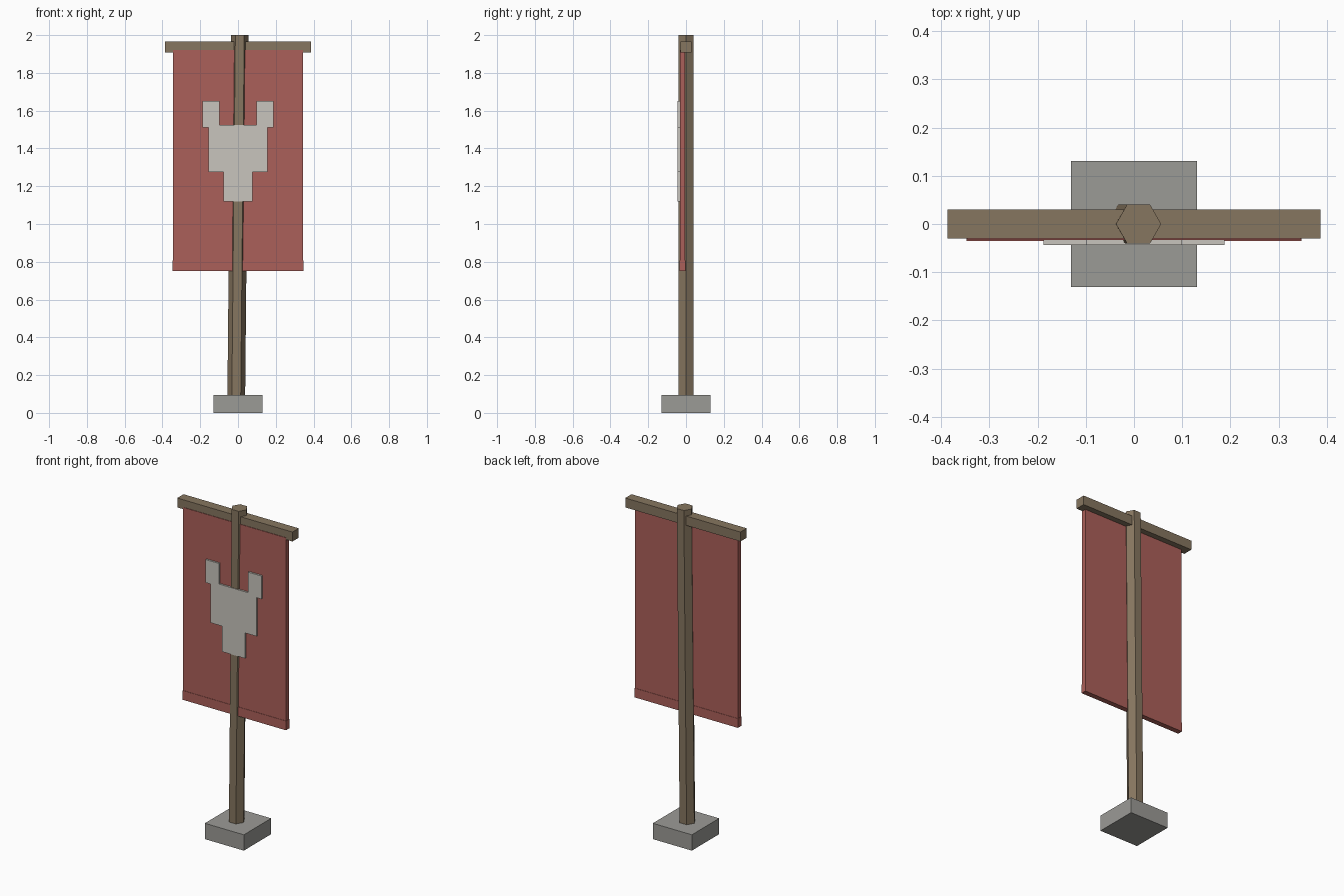
import bpy, bmesh, math

if "Cube" in bpy.data.objects:
    bpy.data.objects.remove(bpy.data.objects["Cube"])

def material(name, rgb):
    m = bpy.data.materials.new(name)
    m.diffuse_color = (*rgb, 1)
    m.use_nodes = True
    m.node_tree.nodes["Principled BSDF"].inputs["Base Color"].default_value = m.diffuse_color
    return m

WOOD = material("weathered wood", (0.24, 0.18, 0.115))
CLOTH = material("faded red cloth", (0.41, 0.115, 0.1))
STONE = material("grey stone", (0.33, 0.325, 0.305))
BONE = material("pale bone", (0.58, 0.56, 0.51))

def finish(name, bm, mat):
    bmesh.ops.recalc_face_normals(bm, faces=bm.faces)
    me = bpy.data.meshes.new(name)
    bm.to_mesh(me)
    bm.free()
    me.materials.append(mat)
    ob = bpy.data.objects.new(name, me)
    bpy.context.collection.objects.link(ob)
    return ob

def box(name, lo, hi, mat):
    bm = bmesh.new()
    bmesh.ops.create_cube(bm, size=1)
    for v in bm.verts:
        v.co = [(a + b) / 2 + c * (b - a) for a, b, c in zip(lo, hi, v.co)]
    return finish(name, bm, mat)

# stone foot
box("base", (-0.131, -0.131, 0), (0.131, 0.131, 0.096), STONE)

# six-sided pole, leaning slightly to the right
bm = bmesh.new()
rings = []
for cx, z in ((-0.0095, 0.05), (0.0095, 2.0)):
    rings.append([bm.verts.new((cx + 0.047 * math.cos(i * math.pi / 3),
                                0.047 * math.sin(i * math.pi / 3), z)) for i in range(6)])
for ring in rings:
    bm.faces.new(ring)
for i in range(6):
    j = (i + 1) % 6
    bm.faces.new((rings[0][i], rings[0][j], rings[1][j], rings[1][i]))
finish("pole", bm, WOOD)

# crossbar
box("crossbar", (-0.387, -0.03, 1.908), (0.387, 0.03, 1.965), WOOD)

# hanging cloth and its hem
box("cloth", (-0.345, -0.033, 0.78), (0.345, -0.005, 1.92), CLOTH)
box("cloth_hem", (-0.347, -0.035, 0.752), (0.347, -0.003, 0.808), CLOTH)

# horned emblem: mirrored outline, extruded
half = [(0.077, 1.12), (0.077, 1.275), (0.155, 1.275), (0.155, 1.51),
        (0.188, 1.51), (0.188, 1.65), (0.097, 1.65), (0.097, 1.525)]
outline = half + [(-x, z) for x, z in reversed(half)]
bm = bmesh.new()
face = bm.faces.new([bm.verts.new((x, -0.044, z)) for x, z in outline])
ext = bmesh.ops.extrude_face_region(bm, geom=[face], use_keep_orig=True)
for v in ext["geom"]:
    if isinstance(v, bmesh.types.BMVert):
        v.co.y = -0.03
finish("emblem", bm, BONE)
